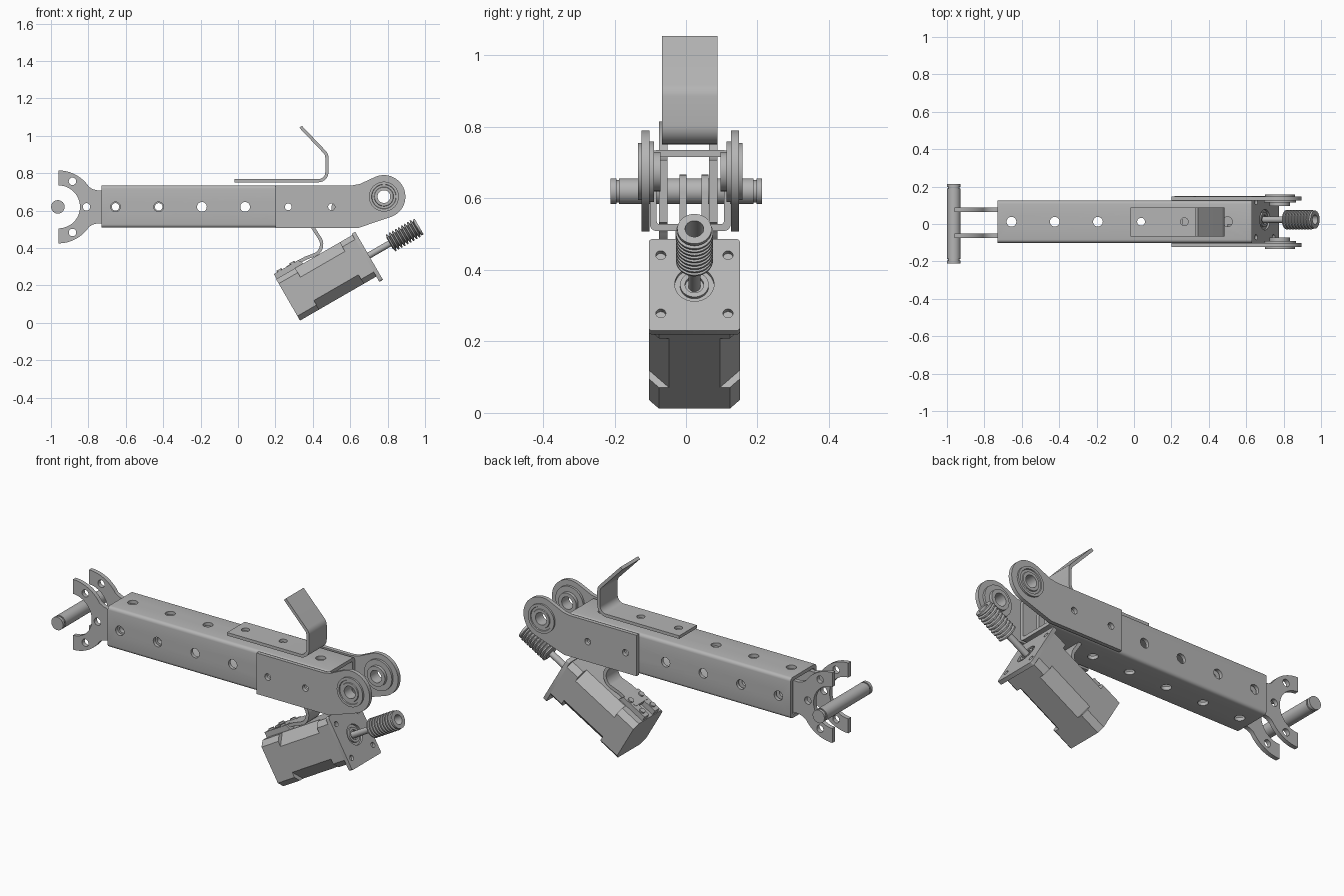
import bpy, bmesh, math
from mathutils import Matrix, Vector

if "Cube" in bpy.data.objects:
    bpy.data.objects.remove(bpy.data.objects["Cube"])

metal = bpy.data.materials.new("grey_metal")
metal.use_nodes = True
GREY = (0.46, 0.46, 0.46, 1)
metal.diffuse_color = GREY
metal.node_tree.nodes["Principled BSDF"].inputs["Base Color"].default_value = GREY

MID_Y = 0.012     # centre plane of the beam
MID_Z = 0.62      # beam axis height
parts = []


def add(name, bm, matrix=None):
    bmesh.ops.remove_doubles(bm, verts=bm.verts, dist=1e-5)
    bmesh.ops.recalc_face_normals(bm, faces=bm.faces)
    mesh = bpy.data.meshes.new(name)
    bm.to_mesh(mesh)
    bm.free()
    mesh.materials.append(metal)
    ob = bpy.data.objects.new(name, mesh)
    bpy.context.collection.objects.link(ob)
    if matrix:
        ob.matrix_world = matrix
    parts.append(ob)
    return ob


def prism(name, outline, a, b, axis="y", matrix=None):
    """Extrude an outline: (x, z) along y, or (y, z) along x."""
    bm = bmesh.new()
    place = (lambda p, t: (p[0], t, p[1])) if axis == "y" else (lambda p, t: (t, p[0], p[1]))
    face = bm.faces.new([bm.verts.new(place(p, a)) for p in outline])
    ext = bmesh.ops.extrude_face_region(bm, geom=[face])
    shift = Vector(place((0, 0), b - a))
    bmesh.ops.translate(bm, vec=shift, verts=[v for v in ext["geom"] if isinstance(v, bmesh.types.BMVert)])
    return add(name, bm, matrix)


def lathe(name, profile, matrix, closed=False, seg=40):
    """Turn (radius, distance) points around the local x axis."""
    bm = bmesh.new()
    rings = []
    for r, d in profile:
        angles = [2 * math.pi * j / seg for j in range(seg)]
        rings.append([bm.verts.new((d, r * math.cos(t), r * math.sin(t))) for t in angles])
    for i in range(len(rings) if closed else len(rings) - 1):
        p, q = rings[i], rings[(i + 1) % len(rings)]
        for j in range(seg):
            k = (j + 1) % seg
            bm.faces.new((p[j], p[k], q[k], q[j]))
    return add(name, bm, matrix)


def rod(name, r, a, b, matrix):
    return lathe(name, [(0, a), (r, a), (r, b), (0, b)], matrix)


def along(axis, x=0, y=0, z=0):
    """Matrix that lays the lathe axis along a world axis."""
    turn = {"x": Matrix(), "y": Matrix.Rotation(math.pi / 2, 4, "Z"),
            "z": Matrix.Rotation(-math.pi / 2, 4, "Y")}[axis]
    return Matrix.Translation((x, y, z)) @ turn


def cut(ob, cutters):
    bpy.context.view_layer.update()
    for c in cutters:
        m = ob.modifiers.new("hole", "BOOLEAN")
        m.object, m.operation, m.solver = c, "DIFFERENCE", "EXACT"
    graph = bpy.context.evaluated_depsgraph_get()
    mesh = bpy.data.meshes.new_from_object(ob.evaluated_get(graph))
    ob.modifiers.clear()
    ob.data = mesh
    for c in cutters:
        parts.remove(c)
        bpy.data.objects.remove(c)


def arc(cx, cz, r, a, b, n=12):
    angles = [math.radians(a + (b - a) * i / n) for i in range(n + 1)]
    return [(cx + r * math.cos(t), cz + r * math.sin(t)) for t in angles]


def round_rect(cy, cz, w, h, r, n=4):
    pts = []
    for i, (sy, sz) in enumerate([(1, 1), (-1, 1), (-1, -1), (1, -1)]):
        pts += arc(cy + sy * (w / 2 - r), cz + sz * (h / 2 - r), r, 90 * i, 90 * i + 90, n)
    return pts


def strip(name, path, t, y0, y1):
    """Bent sheet that follows a path in x and z."""
    pts = [Vector(p) for p in path]
    left, right = [], []
    for i, p in enumerate(pts):
        d = (pts[min(i + 1, len(pts) - 1)] - pts[max(i - 1, 0)]).normalized()
        n = Vector((-d.y, d.x)) * t / 2
        left.append(p + n)
        right.append(p - n)
    return prism(name, left + right[::-1], y0, y1)


# Hollow square beam with rows of holes through both directions
hole_x = [-0.655 + 0.231 * i for i in range(6)]
beam = prism("beam", round_rect(MID_Y, MID_Z + 0.002, 0.226, 0.226, 0.018), -0.73, 0.63, "x")
cutters = [prism("bore", round_rect(MID_Y, MID_Z + 0.002, 0.188, 0.188, 0.008), -0.8, 0.7, "x")]
for x in hole_x:
    cutters.append(rod("hole", 0.026, -0.3, 0.3, along("y", x, MID_Y, MID_Z)))
    cutters.append(rod("hole", 0.026, -0.3, 0.3, along("z", x, MID_Y, MID_Z)))
cut(beam, cutters)

# Fork plates with tangs that slide into the beam
upper = arc(-0.96, MID_Z, 0.195, 90, 33) + [(-0.775, 0.714), (-0.75, 0.708), (-0.38, 0.708)]
lower = [(x, 2 * MID_Z - z) for x, z in reversed(upper)]
fork_outline = upper + lower + arc(-0.96, MID_Z, 0.115, -90, 90, 24)
for side, y in (("right", -0.076), ("left", 0.064)):
    fork = prism(side + "_fork", fork_outline, y, y + 0.024)
    spots = [(-0.885, 0.757), (-0.81, MID_Z), (-0.885, 0.483), (hole_x[0], MID_Z), (hole_x[1], MID_Z)]
    cut(fork, [rod("hole", 0.02, -0.3, 0.3, along("y", x, 0, z)) for x, z in spots])

# Cross pin with retaining grooves
pin = [(0, -0.212), (0.036, -0.212), (0.036, -0.196), (0.031, -0.196), (0.031, -0.188), (0.036, -0.188)]
lathe("cross_pin", pin + [(r, -d) for r, d in reversed(pin)], along("y", -0.963, 0.001, MID_Z))

# Side arms with flanged bearings
arm_outline = [(0.2, 0.508), (0.2, 0.735), (0.61, 0.735), (0.65, 0.742)]
arm_outline += arc(0.78, 0.675, 0.115, 112, -72, 32) + [(0.645, 0.508)]
bearing = [(0.034, -0.03), (0.055, -0.03), (0.055, -0.012), (0.085, -0.012), (0.085, 0.001),
           (0.08, 0.001), (0.08, 0.032), (0.066, 0.032), (0.064, 0.027), (0.052, 0.027),
           (0.05, 0.032), (0.034, 0.032)]
for side, s in (("right", -1), ("left", 1)):
    inner = MID_Y + s * 0.114
    arm = prism(side + "_arm", arm_outline, inner, inner + s * 0.022)
    holes = [rod("hole", 0.018, -0.3, 0.3, along("y", x, 0, MID_Z)) for x in hole_x[4:]]
    cut(arm, holes + [rod("seat", 0.06, -0.3, 0.3, along("y", 0.78, 0, 0.675))])
    lathe(side + "_bearing", [(r, s * d) for r, d in bearing], along("y", 0.78, inner, 0.675), True)

# Small lugs inside the open beam end
for side, y in (("right", -0.018), ("left", 0.044)):
    prism(side + "_lug", [(0.5, 0.53), (0.6, 0.53)] + arc(0.55, 0.617, 0.05, 0, 180), y, y + 0.019)

# Bent lever on top of the beam
lever_path = [(-0.02, 0.76), (0.2, 0.76)] + arc(0.43, 0.805, 0.045, -90, 0, 8)
lever_path += arc(0.435, 0.885, 0.04, 0, 45, 6) + [(0.335, 1.048)]
lever = strip("bent_lever", lever_path, 0.017, -0.067, 0.088)
cut(lever, [rod("hole", 0.021, -0.1, 0.1, along("z", x, MID_Y, 0.76)) for x in (hole_x[3], hole_x[4])])

# Motor, built along its own axis and then tilted
tilt = Matrix.Translation((0.70, 0.0235, 0.36)) @ Matrix.Rotation(math.radians(-30), 4, "Y")


def octagon(c):
    return round_rect(0, 0.011, 0.255, 0.256, c, 1)


prism("motor_rear_cap", octagon(0.028), -0.493, -0.375, "x", tilt)
prism("motor_core", octagon(0.056), -0.375, -0.1, "x", tilt)
prism("motor_front_cap", octagon(0.028), -0.1, -0.02, "x", tilt)
plate = prism("motor_plate", round_rect(0, -0.002, 0.255, 0.296, 0.01, 3), -0.022, 0, "x", tilt)
recesses = [rod("hole", 0.014, -0.015, 0.05, tilt @ Matrix.Translation((0, sy * 0.094, sz * 0.094)))
            for sy in (-1, 1) for sz in (-1, 1)]
cut(plate, recesses + [rod("pilot", 0.055, -0.012, 0.05, tilt)])
lathe("motor_boss", [(0.026, -0.015), (0.04, -0.015), (0.04, -0.002), (0.026, -0.002)], tilt, True)

# Shaft and threaded worm with an open bore
rod("motor_shaft", 0.017, -0.02, 0.2, tilt)
worm = [(0.026, 0.31), (0.026, 0.2), (0.0, 0.2), (0.0, 0.128), (0.036, 0.128)]
turns, pitch = 9, 0.0185
for i in range(turns):
    start = 0.13 + i * pitch
    worm += [(0.036, start), (0.052, start + 0.004), (0.052, start + 0.011), (0.036, start + 0.015)]
worm += [(0.048, 0.298), (0.048, 0.31), (0.026, 0.31)]
lathe("worm_gear", worm, tilt)

# Bent mount strip that carries the motor, with its bolts and blocks
mount_path = [(0.26, 0.292), (0.36, 0.345)] + arc(0.385, 0.42, 0.062, -60, 25, 8) + [(0.40, 0.51)]
strip("motor_mount", mount_path, 0.018, -0.03, 0.075)
for side, y in (("right", -0.065), ("left", 0.025)):
    block = [(-0.49, 0.13), (-0.49, 0.168), (-0.34, 0.168), (-0.32, 0.13)]
    prism(side + "_mount_block", block, y, y + 0.04, "y", tilt)
    for x in (-0.455, -0.375):
        spot = tilt @ Matrix.Translation((x, y + 0.02, 0.16)) @ along("z")
        rod(side + "_mount_bolt", 0.015, 0, 0.016, spot)

# Smooth curved walls, keep sharp edges
bpy.ops.object.select_all(action="DESELECT")
for ob in parts:
    ob.select_set(True)
bpy.context.view_layer.objects.active = parts[0]
bpy.ops.object.shade_smooth_by_angle(angle=math.radians(30))
